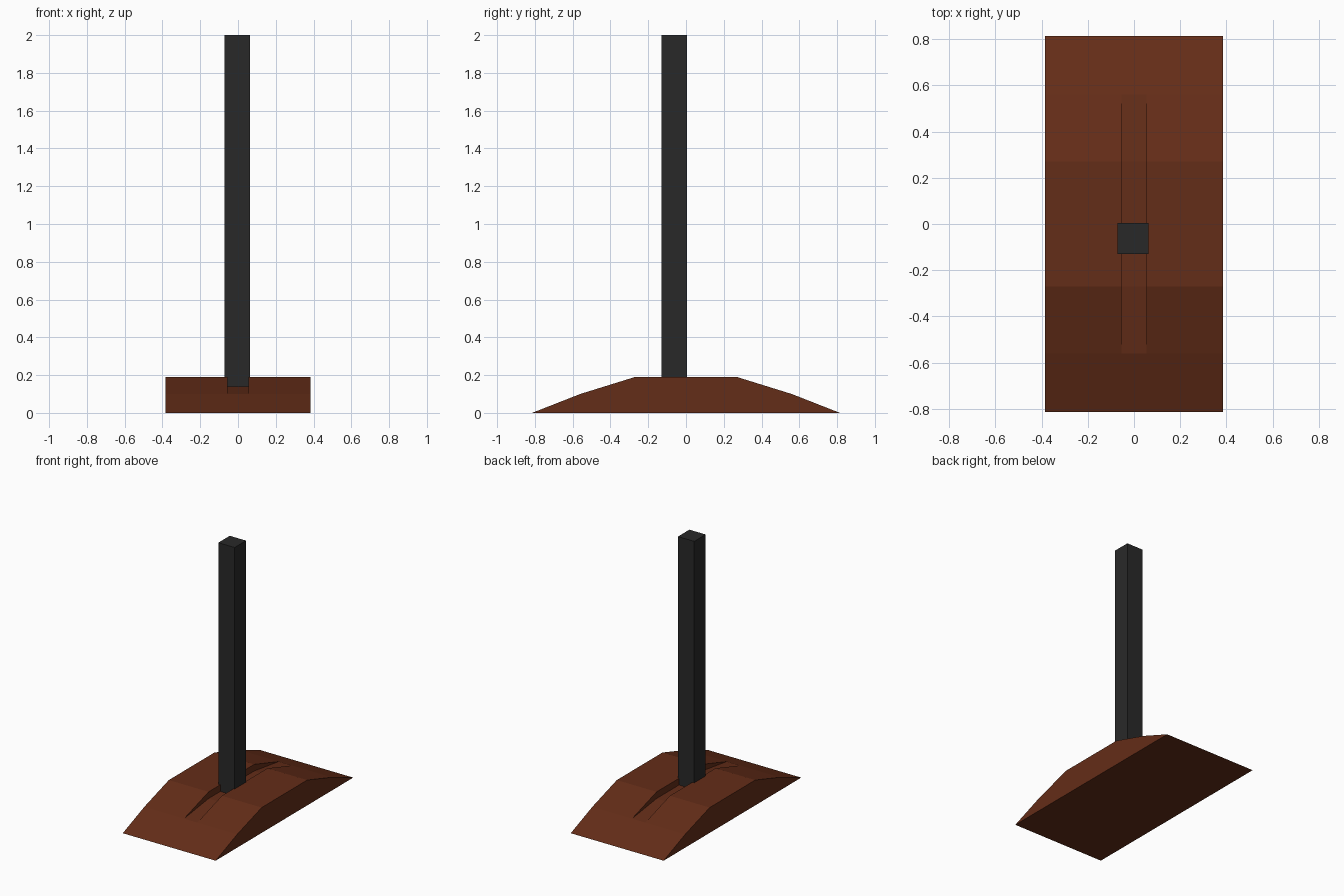
import bpy, bmesh

if "Cube" in bpy.data.objects:
    bpy.data.objects.remove(bpy.data.objects["Cube"])


def material(name, color):
    m = bpy.data.materials.new(name)
    m.diffuse_color = (*color, 1)
    m.use_nodes = True
    m.node_tree.nodes["Principled BSDF"].inputs["Base Color"].default_value = m.diffuse_color
    return m


def finish(bm, name, mat):
    bmesh.ops.recalc_face_normals(bm, faces=bm.faces[:])
    mesh = bpy.data.meshes.new(name)
    bm.to_mesh(mesh)
    bm.free()
    mesh.materials.append(mat)
    obj = bpy.data.objects.new(name, mesh)
    bpy.context.collection.objects.link(obj)
    return obj


rust = material("rust_brown", (0.127, 0.026, 0.009))
black = material("dark_grey", (0.022, 0.022, 0.022))

# Base: faceted arch profile (y, z) swept across x, with a recessed centre slot
profile = [(-0.815, 0), (-0.56, 0.10), (-0.27, 0.19),
           (0.27, 0.19), (0.56, 0.10), (0.815, 0)]
columns = [-0.385, -0.055, 0.055, 0.385]
floor_z = 0.14

bm = bmesh.new()
rows = [[bm.verts.new((x, y, z)) for y, z in profile] for x in columns]

# Slot floor shares the end points of the arch and dips below it in between
floors = {}
for c in (1, 2):
    floor = list(rows[c])
    for i in (2, 3):
        floor[i] = bm.verts.new((columns[c], profile[i][0], floor_z))
    floors[c] = floor
    bm.faces.new(rows[c][1:5] + [floor[3], floor[2]])

# Top strips and underside
for c in range(3):
    a, b = (floors[1], floors[2]) if c == 1 else (rows[c], rows[c + 1])
    for i in range(5):
        bm.faces.new((a[i], b[i], b[i + 1], a[i + 1]))
    bm.faces.new((a[0], a[5], b[5], b[0]))

# End caps
bm.faces.new(rows[0])
bm.faces.new(rows[3])
finish(bm, "slotted_base", rust)

# Lever: square upright bar standing in the slot
bm = bmesh.new()
bmesh.ops.create_cube(bm, size=1)
bmesh.ops.scale(bm, vec=(0.135, 0.135, 1.86), verts=bm.verts[:])
bmesh.ops.translate(bm, vec=(-0.004, -0.063, 1.07), verts=bm.verts[:])
finish(bm, "lever", black)
